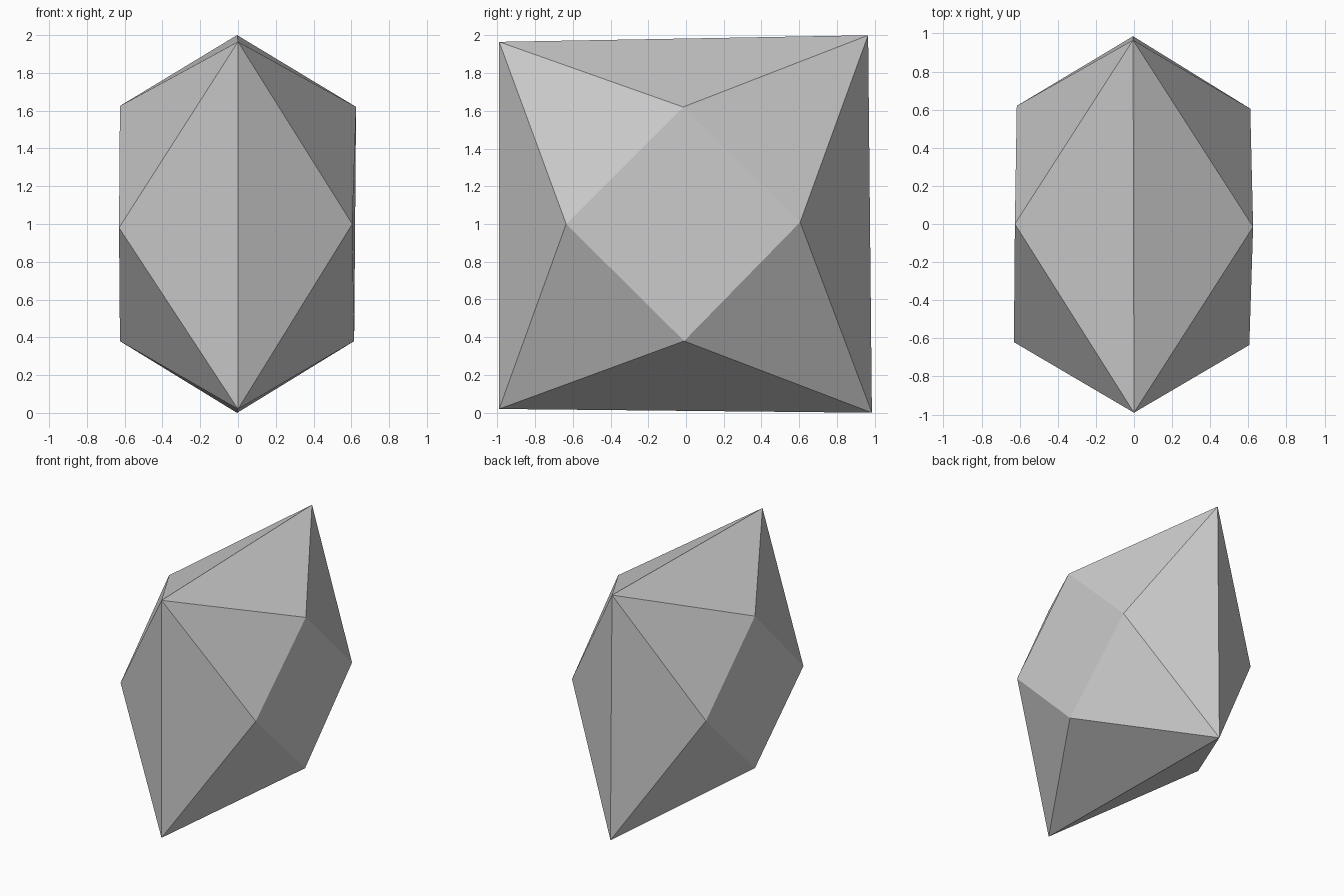
import bpy
import bmesh

if "Cube" in bpy.data.objects:
    bpy.data.objects.remove(bpy.data.objects["Cube"], do_unlink=True)

# Single plain grey
GREY = (0.6, 0.6, 0.6, 1.0)
mat = bpy.data.materials.new("stone_grey")
mat.use_nodes = True
mat.diffuse_color = GREY
mat.node_tree.nodes["Principled BSDF"].inputs["Base Color"].default_value = GREY

# Large square rim: front top, back top, back bottom, front bottom
RIM = [(0, -0.99, 1.965), (-0.005, 0.965, 2.0), (-0.005, 0.985, 0.0), (0, -0.99, 0.02)]
# Diamond on each side: top, back, bottom, front
LEFT = [(0.625, -0.015, 1.62), (0.61, 0.605, 1.01), (0.615, -0.01, 0.38), (0.605, -0.635, 1.0)]
RIGHT = [(-0.625, 0, 1.625), (-0.615, 0.62, 1.0), (-0.625, 0, 0.38), (-0.63, -0.62, 0.98)]

bm = bmesh.new()
rim = [bm.verts.new(p) for p in RIM]
for points in (LEFT, RIGHT):
    side = [bm.verts.new(p) for p in points]
    bm.faces.new(side)
    # Ridge facets and corner facets joining the diamond to the rim
    for i in range(4):
        j = (i + 1) % 4
        bm.faces.new((rim[i], rim[j], side[i]))
        bm.faces.new((rim[j], side[j], side[i]))
bmesh.ops.recalc_face_normals(bm, faces=bm.faces)

mesh = bpy.data.meshes.new("faceted_crystal")
bm.to_mesh(mesh)
bm.free()
mesh.materials.append(mat)
crystal = bpy.data.objects.new("faceted_crystal", mesh)
bpy.context.collection.objects.link(crystal)
